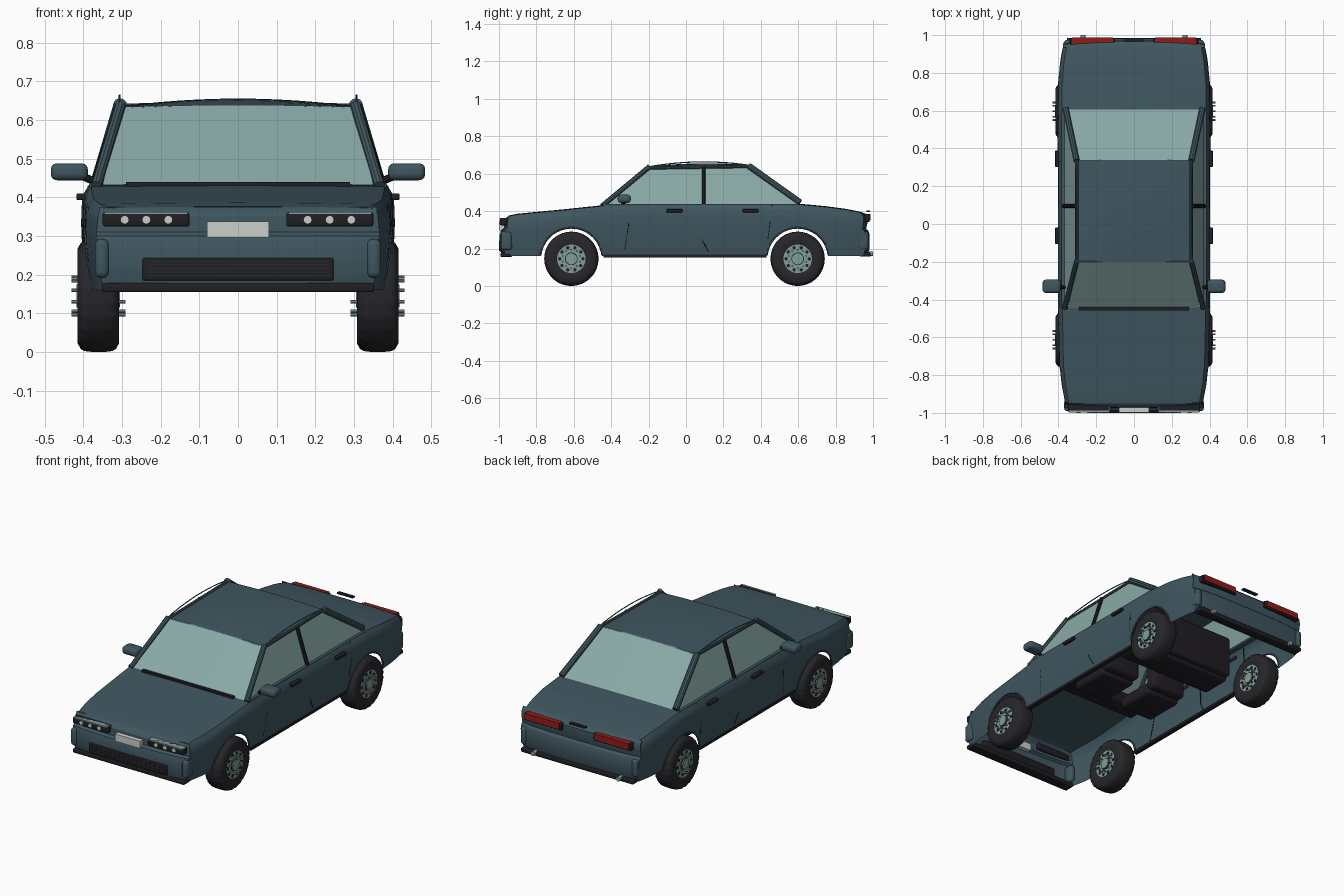
import bpy, bmesh, math
from mathutils import Vector, Matrix

if "Cube" in bpy.data.objects:
    bpy.data.objects.remove(bpy.data.objects["Cube"])


def material(name, rgb):
    m = bpy.data.materials.new(name)
    m.diffuse_color = (*rgb, 1)
    m.use_nodes = True
    m.node_tree.nodes["Principled BSDF"].inputs["Base Color"].default_value = m.diffuse_color
    return m


PAINT = material("teal paint", (0.05, 0.093, 0.115))
GLASS = material("pale glass", (0.25, 0.40, 0.385))
BLACK = material("black trim", (0.014, 0.014, 0.018))
RUBBER = material("tyre rubber", (0.02, 0.02, 0.024))
ALLOY = material("alloy", (0.22, 0.34, 0.31))
RED = material("lamp red", (0.28, 0.012, 0.01))
WHITE = material("plate white", (0.60, 0.63, 0.60))
SEAT = material("seat cloth", (0.016, 0.013, 0.018))


def finish(name, bm, mat, angle=35):
    me = bpy.data.meshes.new(name)
    bm.to_mesh(me)
    bm.free()
    me.materials.append(mat)
    me.shade_smooth()
    me.set_sharp_from_angle(angle=math.radians(angle))
    ob = bpy.data.objects.new(name, me)
    bpy.context.collection.objects.link(ob)
    return ob


def grid(name, rows, mat, skip=None, closed=False, origin=(0, 0, 0.3), angle=35):
    """Skin a list of point rows, facing away from the origin."""
    bm = bmesh.new()
    vs = [[bm.verts.new(p) for p in r] for r in rows]
    n = len(rows)
    for i in range(n if closed else n - 1):
        a, b = vs[i], vs[(i + 1) % n]
        for j in range(len(a) - 1):
            if not (skip and skip(i, j)):
                bm.faces.new((a[j], b[j], b[j + 1], a[j + 1]))
    bm.normal_update()
    o = Vector(origin)
    if sum(f.normal.dot(f.calc_center_median() - o) * f.calc_area() for f in bm.faces) < 0:
        bmesh.ops.reverse_faces(bm, faces=bm.faces[:])
    return finish(name, bm, mat, angle)


def box(name, x, y, z, mat, bevel=0.0):
    bm = bmesh.new()
    size = [abs(r[1] - r[0]) for r in (x, y, z)]
    mid = Vector([(r[0] + r[1]) / 2 for r in (x, y, z)])
    bmesh.ops.create_cube(bm, size=1, matrix=Matrix.Translation(mid) @ Matrix.Diagonal((*size, 1)))
    if bevel:
        bmesh.ops.bevel(bm, geom=bm.edges[:], offset=bevel, segments=3, profile=0.5, affect='EDGES')
    return finish(name, bm, mat)


def sticks(name, pairs, r, mat, sides=10):
    """Round bars between pairs of points, as one object."""
    bm = bmesh.new()
    for p, q in pairs:
        p, q = Vector(p), Vector(q)
        rot = (q - p).to_track_quat('Z', 'Y').to_matrix().to_4x4()
        bmesh.ops.create_cone(bm, cap_ends=True, segments=sides, radius1=r, radius2=r,
                              depth=(q - p).length, matrix=Matrix.Translation((p + q) / 2) @ rot)
    return finish(name, bm, mat)


def chain(name, pts, r, mat, sides=6):
    return sticks(name, list(zip(pts, pts[1:])), r, mat, sides)


def lerp(table, t):
    for (a, u), (b, v) in zip(table, table[1:]):
        if t <= b:
            return u + (v - u) * max(0, (t - a) / (b - a))
    return table[-1][1]


WIDTH = [(-.95, .365), (-.85, .384), (-.75, .395), (-.45, .402), (.45, .405), (.75, .402), (.88, .39), (.94, .376)]
TOP = [(-.95, .372), (-.9, .382), (-.67, .404), (-.44, .428), (-.3, .436), (.6, .436), (.75, .422), (.87, .406), (.94, .39)]
FLANK = [(0, .955), (.35, .985), (.7, 1), (.88, .995), (1, .945)]
AXLES = (-.613, .597)
ARCH_R, ARCH_Z, SILL = .166, .145, .16


def side_x(y, z):
    return lerp(WIDTH, y) * lerp(FLANK, (z - SILL) / (lerp(TOP, y) - SILL))


# Body shell: flanks with wheel arches, bonnet and boot, open cabin
stations = [(y, SILL) for y in (-.95, -.9, -.85, -.8, -.44, -.3, -.15, 0, .15, .3, .42, .8, .85, .9, .94)]
for c in AXLES:
    for k in range(25):
        t = math.radians(5.2 + k * (180 - 10.4) / 24)
        y = c - ARCH_R * math.cos(t)
        stations.append((y, ARCH_Z + ARCH_R * math.sin(t)))
        if k in (0, 24):
            stations.append((y + (-.0005 if k == 0 else .0005), SILL))
stations.sort()
rows = []
for y, zb in stations:
    zt, w = lerp(TOP, y), lerp(WIDTH, y)
    half = []
    for f in (0, .2, .4, .6, .78, .9, 1):
        z = zb + (zt - zb) * f
        half.append((side_x(y, z), y, z))
    half += [(w * u, y, zt + .004 * (1 - u * u)) for u in (.89, .6, .3)]
    rows.append(half + [(0, y, zt + .004)] + [(-x, yy, z) for x, yy, z in reversed(half)])
grid("body_shell", rows, PAINT,
     skip=lambda i, j: 7 <= j <= 12 and stations[i][0] > -.443 and stations[i + 1][0] < .6)


# Nose and tail panels swept across the width
def end_panel(name, profile, root, push):
    rows = []
    for u in (-1.01, -1, -.93, -.8, -.5, 0, .5, .8, .93, 1, 1.01):
        row = []
        for y, z in profile:
            w = abs(side_x(root, min(z, .355)))
            yy = root if abs(u) > 1 else y + push * u ** 4 * min(1, abs(y - root) / .03)
            row.append((w * max(-1, min(1, u)), yy, z))
        rows.append(row)
    grid(name, rows, PAINT, angle=28)


end_panel("nose_panel", [(-.945, .161), (-.985, .165), (-.996, .20), (-.996, .275), (-.988, .30), (-.974, .31),
                         (-.972, .35), (-.962, .364), (-.945, .375)], -.945, .02)
end_panel("tail_panel", [(.93, .161), (.97, .165), (.982, .2), (.982, .275), (.975, .295), (.963, .305),
                         (.972, .345), (.97, .375), (.957, .388), (.935, .395)], .935, -.022)

# Roof
rows = []
for i in range(13):
    v = i / 6 - 1
    y = .07 + .27 * v
    rows.append([(.303 * u, y, .63 + .004 * (v + 1) + (1 - u * u) * (.008 + .013 * (1 - v * v)))
                 for u in [k / 6 - 1 for k in range(13)]])
grid("roof", rows, PAINT)

# Front and rear screens
for name, y0, z0, y1, z1 in (("windscreen", -.445, .432, -.195, .634), ("rear_screen", .605, .438, .335, .642)):
    grid(name, [[(u * w, y, z + b * (1 - u * u)) for u in (-1, -.5, 0, .5, 1)]
                for y, z, w, b in ((y0, z0, .35, .002), (y1, z1, .302, .005))], GLASS)
box("cowl_strip", (-.29, .29), (-.458, -.44), (.425, .44), BLACK)
box("boot_handle", (-.05, .05), (.965, .985), (.396, .404), BLACK)

for s, side in ((1, "right"), (-1, "left")):
    # Side glass, pillars and roof rails
    grid(side + "_side_glass", [[(s * .368, y0, .434), (s * .303, y1, .634)]
                                for y0, y1 in ((-.435, -.20), (.09, .09), (.60, .335))], GLASS)
    sticks(side + "_front_pillar", [((s * .366, -.445, .43), (s * .304, -.195, .638))], .014, PAINT)
    sticks(side + "_rear_pillar", [((s * .362, .61, .446), (s * .304, .335, .642))], .017, PAINT)
    sticks(side + "_centre_pillar", [((s * .372, .095, .434), (s * .307, .095, .635))], .011, BLACK)
    sticks(side + "_roof_edge", [((s * .303, -.2, .63), (s * .303, .34, .639))], .009, PAINT)
    chain(side + "_roof_gutter", [(s * .306, .07 + .27 * v, .641 + .004 * v + .022 * (1 - v * v))
                                  for v in [k / 6 - 1 for k in range(13)]], .003, PAINT)
    box(side + "_belt_ledge", sorted((s * .355, s * .384)), (-.44, .6), (.425, .437), PAINT)

    # Mirror
    box(side + "_mirror", (s * .388, s * .484), (-.365, -.295), (.444, .488), PAINT, .016)
    sticks(side + "_mirror_arm", [((s * .36, -.335, .436), (s * .41, -.332, .458))], .01, BLACK)

    # Door handles, seams and sill
    for nm, y in (("front", -.062), ("rear", .345)):
        box(f"{side}_{nm}_handle", (s * .395, s * .418), (y - .043, y + .043), (.393, .41), BLACK, .004)
    for nm, pts in (("front", [(-.3, .42), (-.308, .32), (-.328, .19)]),
                    ("middle", [(.095, .43), (.09, .24), (.12, .185)]),
                    ("rear", [(.46, .43), (.45, .34), (.438, .25)])):
        chain(f"{side}_{nm}_door_seam", [(s * side_x(y, z), y, z) for y, z in pts], .0022, BLACK)
    box(side + "_sill", (s * .365, s * .389), (-.44, .43), (.152, .167), BLACK)

    # Arch lips
    for nm, c in zip(("front", "rear"), AXLES):
        lip = []
        for k in range(19):
            t = math.radians(6 + k * 168 / 18)
            y, z = c - ARCH_R * math.cos(t), ARCH_Z + ARCH_R * math.sin(t)
            lip.append((s * (side_x(y, z) - .001), y, z))
        chain(f"{side}_{nm}_arch_lip", lip, .005, PAINT)

    # Headlamp cluster
    box(side + "_headlamp_housing", (s * .125, s * .35), (-.995, -.955), (.324, .362), BLACK, .007)
    sticks(side + "_headlamps", [((s * x, -.98, .342), (s * x, -1, .342)) for x in (.18, .237, .293)],
           .011, WHITE, 16)
    box(side + "_headlamp_brow", (s * .13, s * .345), (-.997, -.96), (.357, .362), ALLOY)

    # Tail lamps, bumper corners and exhausts
    box(side + "_tail_lamp_housing", (s * .1, s * .338), (.94, .982), (.342, .382), BLACK, .004)
    box(side + "_tail_lamp", (s * .112, s * .328), (.95, .987), (.35, .384), RED)
    for nm, y in (("front", (-.99, -.93)), ("rear", (.92, .975))):
        box(f"{side}_{nm}_bumper_corner", (s * .333, s * .37), y, (.192, .292), PAINT, .015)
    sticks(side + "_exhaust", [((s * .27, .93, .172), (s * .27, 1, .172))], .013, ALLOY, 14)

    # Front seats
    box(side + "_seat_cushion", (s * .05, s * .27), (-.18, .06), (.2, .27), SEAT, .02)
    box(side + "_seat_back", (s * .05, s * .27), (.04, .11), (.22, .5), SEAT, .02)

    # Wheels
    for nm, c in zip(("front", "rear"), AXLES):
        cx, cz = s * .361, .145
        tread = [(-.05, .076), (-.054, .09), (-.054, .122), (-.045, .138), (-.036, .143), (-.014, .145),
                 (.014, .145), (.036, .143), (.045, .138), (.054, .122), (.054, .09), (.05, .076)]
        rows = []
        for k in range(72):
            a = k * math.tau / 72
            row = []
            for x, r in tread:
                if abs(x) > .03 and r > .13 and k % 3 == 0:
                    r -= .004
                row.append((cx + x, c + r * math.cos(a), cz + r * math.sin(a)))
            rows.append(row)
        grid(f"{side}_{nm}_tyre", rows, RUBBER, closed=True, origin=(cx, c, cz))

        def ring(n, r, x, off=0):
            return [[((cx - x, c + r * math.cos(a), cz + r * math.sin(a)),
                      (cx + x, c + r * math.cos(a), cz + r * math.sin(a)))
                     for a in [(k + off) * math.tau / n]][0] for k in range(n)]
        axis = [((cx - .047, c, cz), (cx + .047, c, cz))]
        sticks(f"{side}_{nm}_rim", axis, .079, ALLOY, 40)
        sticks(f"{side}_{nm}_rim_holes", ring(10, .062, .049), .009, BLACK, 10)
        sticks(f"{side}_{nm}_rim_bolts", ring(10, .049, .07, .5), .0045, ALLOY, 8)
        sticks(f"{side}_{nm}_hub_gap", [((cx - .05, c, cz), (cx + .05, c, cz))], .034, BLACK, 24)
        sticks(f"{side}_{nm}_hub", [((cx - .056, c, cz), (cx + .056, c, cz))], .03, ALLOY, 24)

# Nose details
box("front_plate", (-.08, .08), (-.999, -.965), (.296, .337), WHITE)
box("grille", (-.247, .247), (-.999, -.96), (.185, .243), BLACK, .005)
for k in range(5):
    z = .195 + k * .0095
    box(f"grille_slat_{k + 1}", (-.235, .235), (-1, -.98), (z, z + .004), RUBBER)
box("front_lip", (-.352, .352), (-.992, -.93), (.155, .178), BLACK, .005)
box("rear_lip", (-.355, .355), (.93, .986), (.156, .18), BLACK, .005)

# Cabin interior
box("dashboard", (-.34, .34), (-.43, -.32), (.35, .425), SEAT, .015)
box("rear_bench", (-.31, .31), (.24, .42), (.2, .28), SEAT, .02)
box("rear_bench_back", (-.31, .31), (.38, .45), (.22, .46), SEAT, .02)
